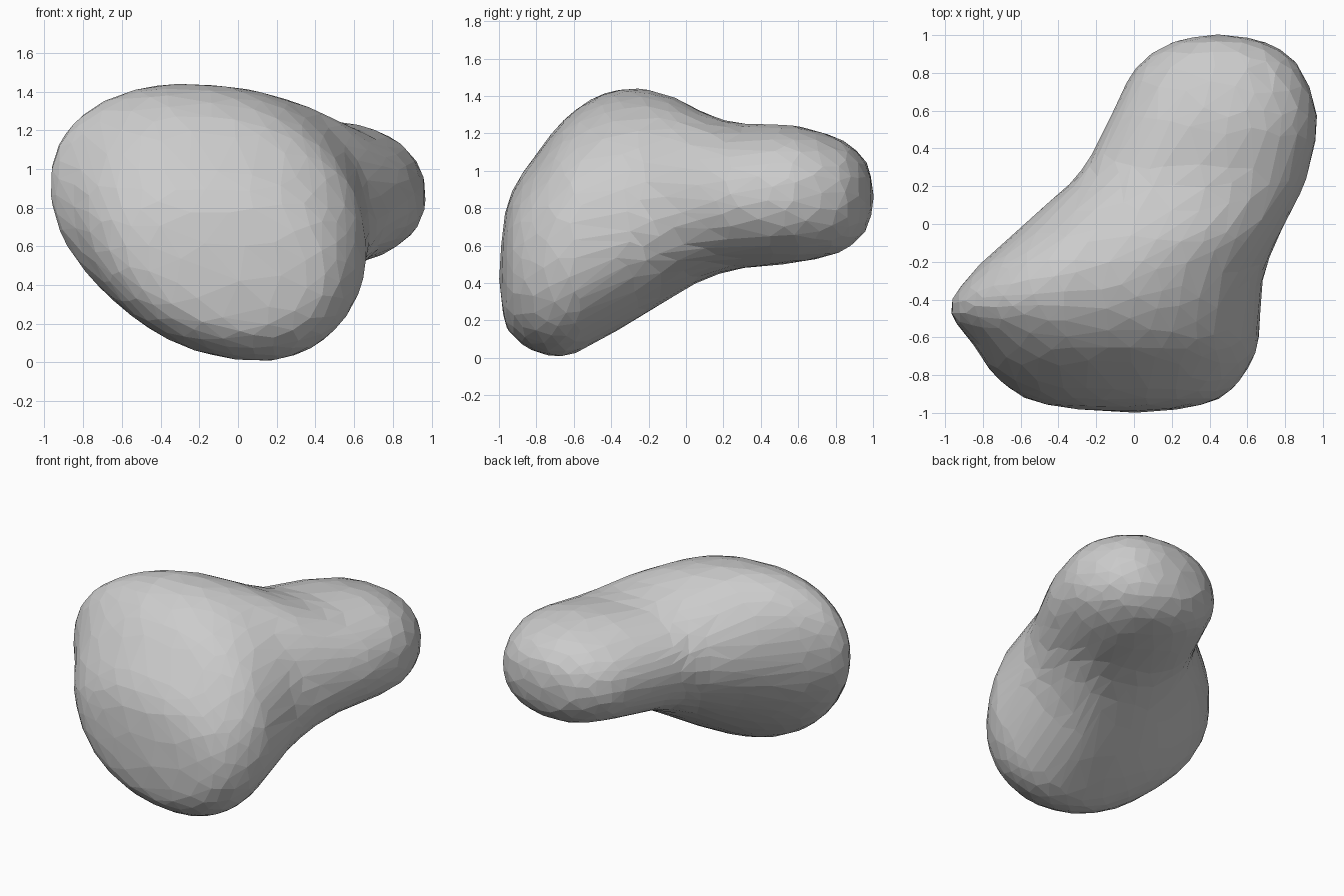
import bpy, bmesh, math

if "Cube" in bpy.data.objects:
    bpy.data.objects.remove(bpy.data.objects["Cube"])

# Cross-sections from front to back: y, x left, x right, z bottom, z top,
# z of left point, z of right point, x of bottom, x of top, fullness of lower right
FRONT_TIP = (-1.0, 0.0, 0.0, 0.43, 0.43, 0.43, 0.43, 0.0, 0.0, 2.0)
SECTIONS = [
    (-0.975, -0.35, 0.27, 0.21, 0.73, 0.48, 0.42, 0.03, -0.10, 2.0),
    (-0.92, -0.58, 0.46, 0.11, 0.91, 0.60, 0.45, 0.06, -0.17, 2.1),
    (-0.80, -0.74, 0.58, 0.03, 1.09, 0.69, 0.49, 0.10, -0.22, 2.1),
    (-0.64, -0.85, 0.655, 0.01, 1.285, 0.80, 0.54, 0.12, -0.26, 2.0),
    (-0.45, -0.975, 0.67, 0.10, 1.41, 0.92, 0.60, 0.15, -0.31, 1.9),
    (-0.26, -0.86, 0.69, 0.21, 1.44, 0.95, 0.68, 0.20, -0.27, 1.8),
    (-0.08, -0.67, 0.76, 0.32, 1.40, 0.95, 0.77, 0.27, -0.12, 1.75),
    (0.10, -0.47, 0.85, 0.42, 1.31, 0.93, 0.82, 0.33, 0.08, 1.8),
    (0.28, -0.28, 0.925, 0.475, 1.255, 0.90, 0.84, 0.38, 0.26, 1.95),
    (0.56, -0.13, 0.97, 0.505, 1.245, 0.88, 0.86, 0.44, 0.42, 2.2),
    (0.80, -0.01, 0.895, 0.555, 1.18, 0.87, 0.86, 0.45, 0.45, 2.3),
    (0.92, 0.12, 0.78, 0.63, 1.10, 0.87, 0.87, 0.45, 0.45, 2.2),
    (0.98, 0.26, 0.63, 0.72, 1.01, 0.87, 0.87, 0.45, 0.45, 2.0),
]
BACK_TIP = (1.005, 0.45, 0.45, 0.87, 0.87, 0.87, 0.87, 0.45, 0.45, 2.0)
SIDES, STEPS = 64, 5


def spline(a, b, c, d, t):
    """Catmull-Rom blend of four sections."""
    return [0.5 * (2 * q + (r - p) * t + (2 * p - 5 * q + 4 * r - s) * t * t
                   + (3 * q - p - 3 * r + s) * t ** 3)
            for p, q, r, s in zip(a, b, c, d)]


def ring(bm, sec):
    """Closed loop of four superellipse quarters between the extreme points."""
    y, xl, xr, zb, zt, zl, zr, xb, xt, low_right = sec
    out = []
    for i in range(SIDES):
        t = 2 * math.pi * i / SIDES
        right, up = math.cos(t) >= 0, math.sin(t) >= 0
        p = (2.25 if up else low_right) if right else (2.2 if up else 1.95)
        c, s = abs(math.cos(t)) ** (2 / p), abs(math.sin(t)) ** (2 / p)
        x_side, z_side = (xr, zr) if right else (xl, zl)
        x_mid, z_end = (xt, zt) if up else (xb, zb)
        out.append(bm.verts.new((x_mid + (x_side - x_mid) * c, y,
                                 z_side + (z_end - z_side) * s)))
    return out


# Smooth body lofted through the sections
rows = [FRONT_TIP] + SECTIONS + [BACK_TIP]
rows = [rows[0]] + rows + [rows[-1]]
bm = bmesh.new()
rings = []
for k in range(len(rows) - 3):
    for j in range(STEPS):
        if k + j:
            rings.append(ring(bm, spline(*rows[k:k + 4], j / STEPS)))
for a, b in zip(rings, rings[1:]):
    for i in range(SIDES):
        n = (i + 1) % SIDES
        bm.faces.new((a[i], a[n], b[n], b[i]))
for loop, tip in ((rings[0], FRONT_TIP), (rings[-1], BACK_TIP)):
    v = bm.verts.new((tip[1], tip[0], tip[3]))
    for i in range(SIDES):
        bm.faces.new((loop[i], loop[(i + 1) % SIDES], v))
bmesh.ops.recalc_face_normals(bm, faces=bm.faces)
mesh = bpy.data.meshes.new("boulder")
bm.to_mesh(mesh)
bm.free()
boulder = bpy.data.objects.new("boulder", mesh)
bpy.context.collection.objects.link(boulder)

# Even out the surface, then cut it down to irregular flat facets
remesh = boulder.modifiers.new("even", "REMESH")
remesh.mode = "VOXEL"
remesh.voxel_size = 0.04
relax = boulder.modifiers.new("relax", "SMOOTH")
relax.iterations = 2
facets = boulder.modifiers.new("facets", "DECIMATE")
facets.ratio = 0.075
